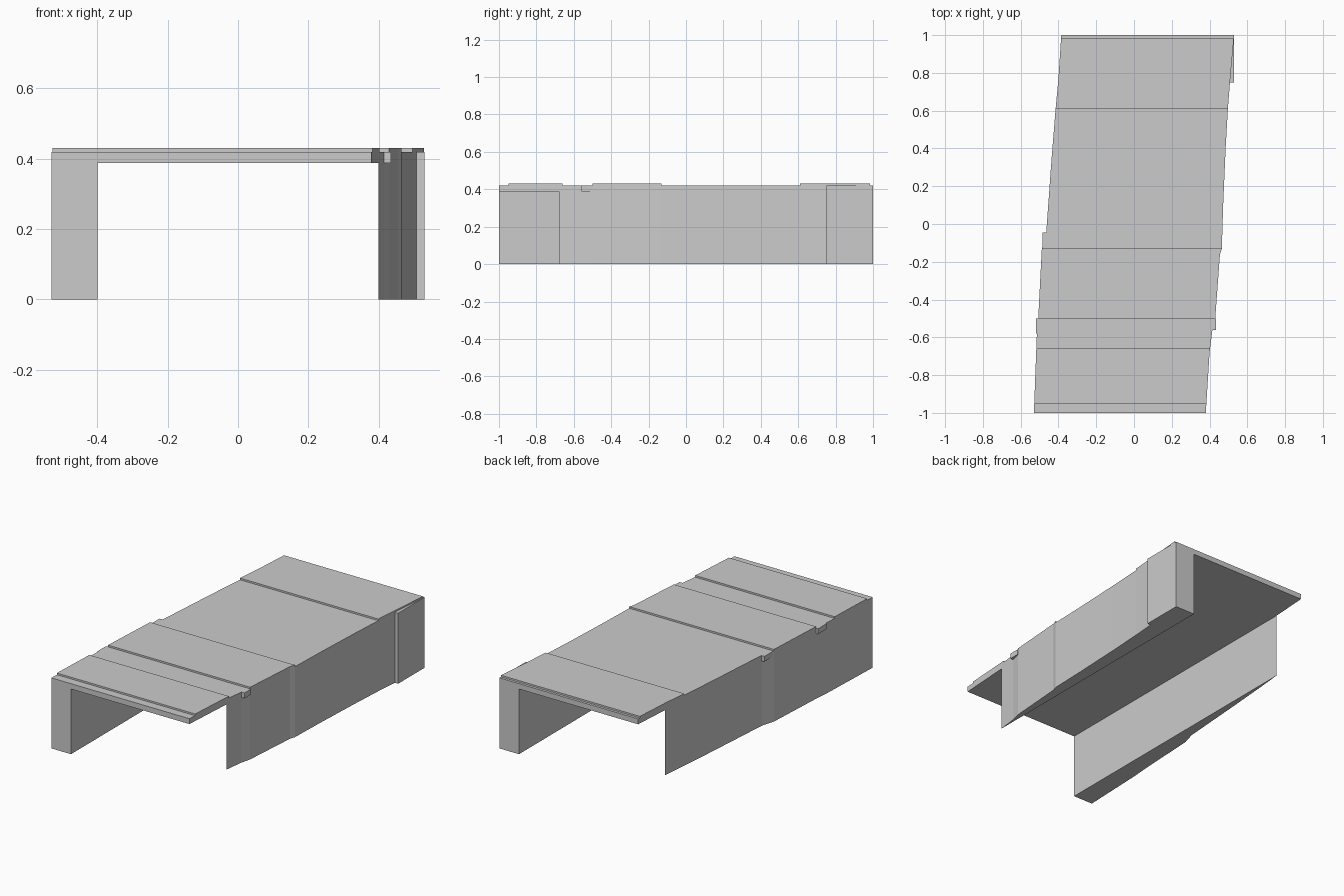
import bpy, bmesh

if "Cube" in bpy.data.objects:
    bpy.data.objects.remove(bpy.data.objects["Cube"])

# Plan-view edges of the skewed shelter, front to back (x, y)
LEFT = [(-0.53, -1), (-0.515, -0.6), (-0.507, -0.5), (-0.488, -0.13), (-0.465, -0.05),
        (-0.436, 0.35), (-0.415, 0.61), (-0.40, 0.77), (-0.385, 1)]
RIGHT = [(0.38, -1), (0.40, -0.68), (0.415, -0.56), (0.43, -0.5), (0.455, -0.16), (0.465, -0.13),
         (0.472, 0.1), (0.485, 0.4), (0.497, 0.61), (0.508, 0.75), (0.53, 1)]


def edge_between(edge, y0, y1):
    """Part of a plan edge between two y values, ends interpolated."""
    def at(y):
        for (xa, ya), (xb, yb) in zip(edge, edge[1:]):
            if ya <= y <= yb:
                return (xa + (xb - xa) * (y - ya) / (yb - ya), y)
    return [at(y0)] + [p for p in edge if y0 < p[1] < y1] + [at(y1)]


def prism(name, outline, z0, z1, bottom=True, top=True):
    """Extrude a counter-clockwise plan outline from z0 to z1."""
    bm = bmesh.new()
    lo = [bm.verts.new((x, y, z0)) for x, y in outline]
    hi = [bm.verts.new((x, y, z1)) for x, y in outline]
    n = len(outline)
    for i in range(n):
        j = (i + 1) % n
        bm.faces.new((lo[i], lo[j], hi[j], hi[i]))
    if bottom:
        bm.faces.new(lo[::-1])
    if top:
        bm.faces.new(hi)
    mesh = bpy.data.meshes.new(name)
    bm.to_mesh(mesh)
    bm.free()
    obj = bpy.data.objects.new(name, mesh)
    bpy.context.collection.objects.link(obj)
    return obj


def band(y0, y1):
    return edge_between(RIGHT, y0, y1) + edge_between(LEFT, y0, y1)[::-1]


def rect(x0, x1, y0, y1):
    return [(x0, y0), (x1, y0), (x1, y1), (x0, y1)]


# Roof slab and its raised panels
prism("roof_slab", band(-1, 1), 0.388, 0.42)
for i, (y0, y1) in enumerate([(-0.95, -0.66), (-0.5, -0.13), (0.61, 0.985)]):
    prism(f"roof_panel_{i + 1}", band(y0, y1), 0.42, 0.43, bottom=False)

# Wedge-shaped walls: straight inside face, outside follows the roof edge
prism("left_wall", [(-0.40, -1)] + edge_between(LEFT, -1, 0.77)[::-1], 0, 0.388, top=False)
prism("right_wall", edge_between(RIGHT, -0.68, 1) + [(0.40, 1)], 0, 0.388, top=False)

# Thicker block at the back of the right wall
prism("right_back_block", [(0.508, 0.75), (0.53, 0.75), (0.53, 1)], 0, 0.42)

# Small tabs projecting from the roof edges
for name, box in [("right_tab", (0.41, 0.435, -0.56, -0.5)),
                  ("left_front_tab", (-0.52, -0.50, -0.58, -0.5)),
                  ("left_middle_tab", (-0.485, -0.46, -0.13, -0.045))]:
    prism(name, rect(*box), 0.388, 0.42)
